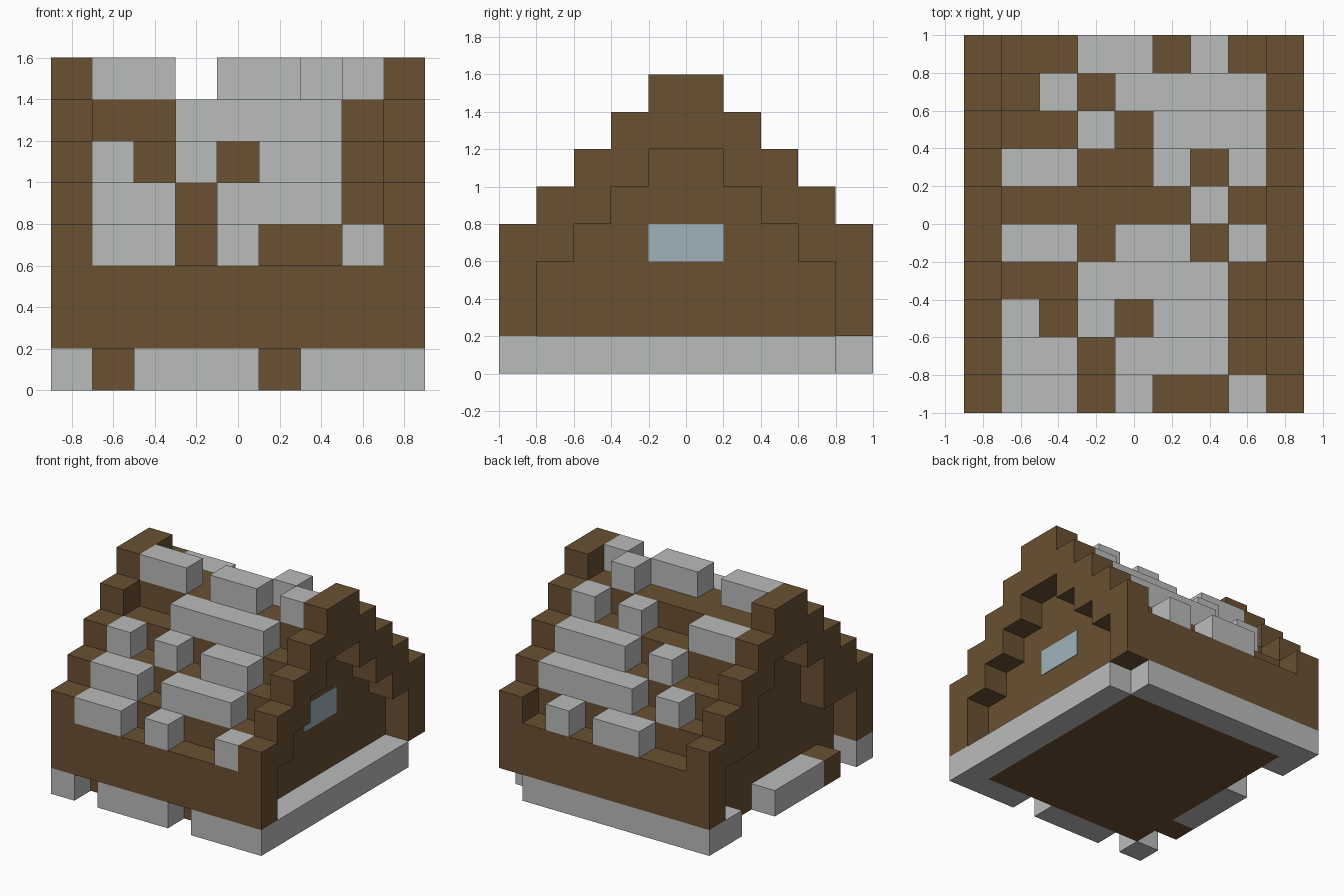
import bpy
import bmesh

if "Cube" in bpy.data.objects:
    bpy.data.objects.remove(bpy.data.objects["Cube"], do_unlink=True)

U = 0.2          # size of one block
NX, NY = 9, 10   # footprint in blocks


def material(name, rgb):
    m = bpy.data.materials.new(name)
    m.use_nodes = True
    m.diffuse_color = (*rgb, 1)
    m.node_tree.nodes["Principled BSDF"].inputs["Base Color"].default_value = (*rgb, 1)
    return m


timber = material("brown timber", (0.144, 0.082, 0.032))
stone = material("pale grey stone", (0.49, 0.50, 0.495))
glass = material("pale blue glass", (0.337, 0.451, 0.491))


def place(x, y, z):
    """Block coordinates to world coordinates."""
    return ((x - NX / 2) * U, (y - NY / 2) * U, z * U)


def finish(bm, name, mat):
    bmesh.ops.recalc_face_normals(bm, faces=bm.faces)
    mesh = bpy.data.meshes.new(name)
    bm.to_mesh(mesh)
    bm.free()
    mesh.materials.append(mat)
    obj = bpy.data.objects.new(name, mesh)
    bpy.context.collection.objects.link(obj)
    return obj


def add_prism(bm, profile, x0, x1):
    """Extrude a closed (y, z) profile along x."""
    face = bm.faces.new([bm.verts.new(place(x0, y, z)) for y, z in profile])
    out = bmesh.ops.extrude_face_region(bm, geom=[face], use_keep_orig=True)
    verts = [v for v in out["geom"] if isinstance(v, bmesh.types.BMVert)]
    bmesh.ops.translate(bm, verts=verts, vec=((x1 - x0) * U, 0, 0))


def add_box(bm, x0, x1, y0, y1, z0, z1):
    add_prism(bm, [(y0, z0), (y1, z0), (y1, z1), (y0, z1)], x0, x1)


def prism(name, profile, x0, x1, mat):
    bm = bmesh.new()
    add_prism(bm, profile, x0, x1)
    return finish(bm, name, mat)


def boxes(name, box_list, mat):
    bm = bmesh.new()
    for b in box_list:
        add_box(bm, *b)
    return finish(bm, name, mat)


def mirrored(half):
    """Complete a front half profile with its back half."""
    return half + [(NY - y, z) for y, z in reversed(half)]


def stairs(base):
    """Stepped slope from the eave to the ridge."""
    return [(i + d, base + i) for i in range(5) for d in (0, 1)][:-1]


# House body with overhanging eaves and stepped roof
prism("house_body", mirrored([(1, 0), (1, 1), (0, 1)] + stairs(3)), 1, 8, timber)

# Stepped gable frames at both ends; the right one has a deeper step
under_left = [(4, 6), (4, 5), (3, 5), (3, 4), (2, 4), (2, 3), (1, 3), (1, 1)]
under_right = [(4, 6), (4, 5), (3, 5), (3, 3), (1, 3), (1, 1)]
for name, under, x in (("left_gable", under_left, 8), ("right_gable", under_right, 0)):
    outer = mirrored([(0, 1)] + stairs(4))
    inner = [(NY - y, z) for y, z in reversed(under)] + under
    prism(name, outer + inner, x, x + 1, timber)

# Loose blocks lying on the roof steps, one row per step from front to back
rows = ["ss.s..s", "ss.sss.", "s.s.ss.", "..ssss.", "ss.ss.s",
        ".....s.", "ss..s.s", "..s.sss", ".s.ssss", "..ss.s."]
patches = []
for y, row in enumerate(rows):
    z = 3 + min(y, NY - 1 - y)
    x = 0
    while x < len(row):
        end = x
        while end < len(row) and row[end] == "s":
            end += 1
        if end > x:
            patches.append((x + 1, end + 1, y, y + 1, z, z + 1))
        x = end + 1
boxes("roof_blocks", patches, stone)

# Foundation stones round the walls, with gaps
boxes("foundation", [
    (0, 1, 0, 1, 0, 1), (2, 5, 0, 1, 0, 1), (6, 9, 0, 1, 0, 1),   # front
    (8, 9, 1, 9, 0, 1),                                           # left side
    (0, 8, 9, 10, 0, 1),                                          # back
    (0, 1, 8, 9, 0, 1), (0, 1, 3, 6, 0, 1)], stone)               # right side
boxes("foundation_timber", [(0, 1, 2, 3, 0, 1)], timber)

# Window plate on the left wall
boxes("window", [(7.99, 8.02, 4, 6, 3, 4)], glass)
